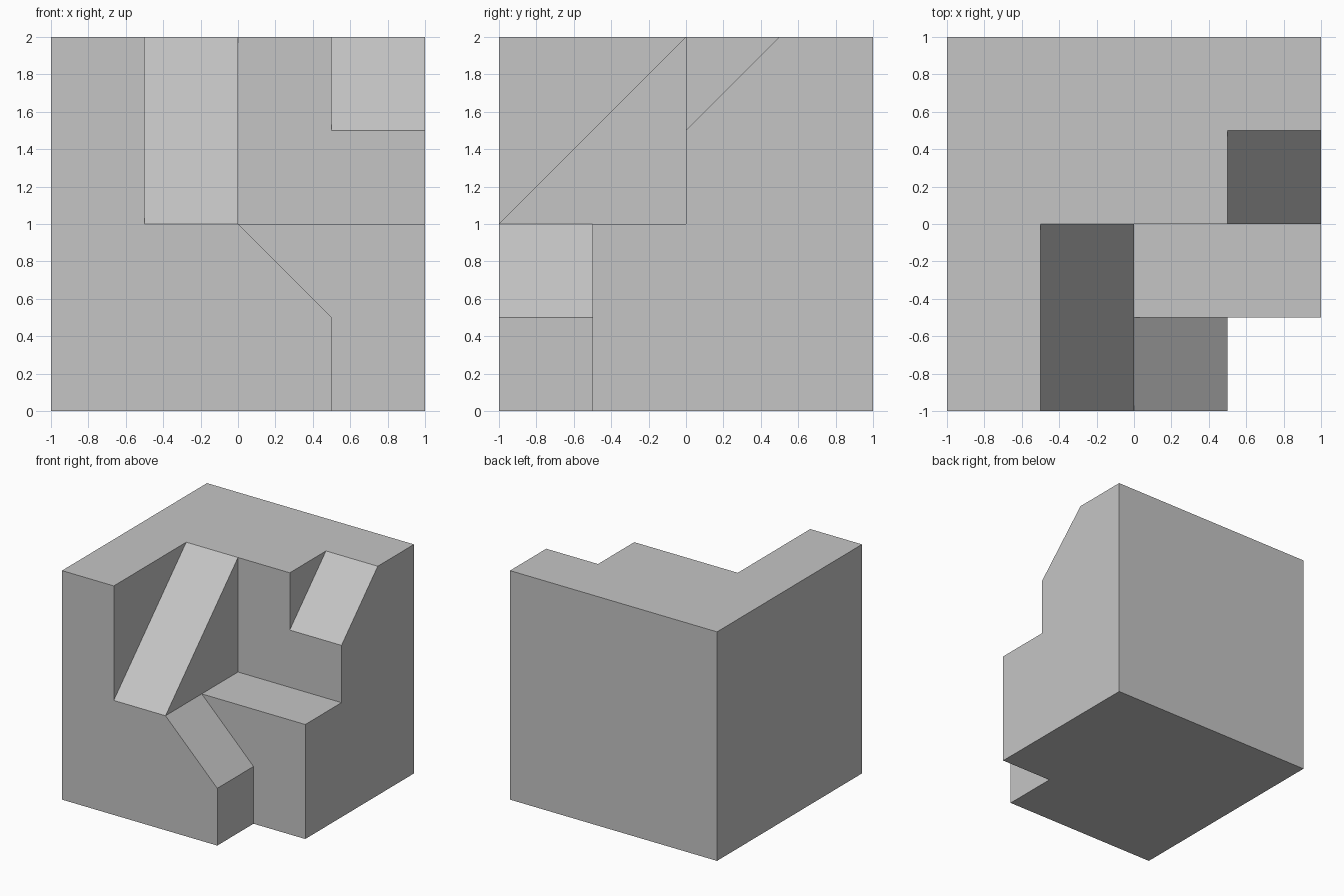
import bpy
import bmesh
from mathutils import Vector

if "Cube" in bpy.data.objects:
    bpy.data.objects.remove(bpy.data.objects["Cube"], do_unlink=True)

grey = bpy.data.materials.new("light grey")
grey.use_nodes = True
grey.diffuse_color = (0.56, 0.56, 0.56, 1)
grey.node_tree.nodes["Principled BSDF"].inputs["Base Color"].default_value = (0.56, 0.56, 0.56, 1)


def prism(name, profile, axis, start, end):
    """Extrude a profile along x (profile in y, z) or y (profile in x, z)."""
    def place(a, b, t):
        return Vector((t, a, b)) if axis == "x" else Vector((a, t, b))
    bm = bmesh.new()
    face = bm.faces.new([bm.verts.new(place(a, b, start)) for a, b in profile])
    moved = bmesh.ops.extrude_face_region(bm, geom=[face])["geom"]
    bmesh.ops.translate(bm, vec=place(0, 0, end - start),
                        verts=[v for v in moved if isinstance(v, bmesh.types.BMVert)])
    bmesh.ops.recalc_face_normals(bm, faces=bm.faces)
    mesh = bpy.data.meshes.new(name)
    bm.to_mesh(mesh)
    bm.free()
    mesh.materials.append(grey)
    obj = bpy.data.objects.new(name, mesh)
    bpy.context.collection.objects.link(obj)
    return obj


# Solid block
block = prism("stepped_block", [(-1, 0), (1, 0), (1, 2), (-1, 2)], "x", -1, 1)

# Cutters run past the outer faces so every cut is clean
cutters = [
    # upper front corner step
    prism("corner_step_cutter", [(-1.2, 1), (0, 1), (0, 2.2), (-1.2, 2.2)], "x", 0, 1.2),
    # long ramp beside the step
    prism("long_ramp_cutter", [(-1.1, 0.9), (0.1, 2.1), (-1.1, 2.1)], "x", -0.5, 0.1),
    # short ramp on the top edge
    prism("short_ramp_cutter", [(-0.1, 1.4), (0.6, 2.1), (-0.1, 2.1)], "x", 0.5, 1.1),
    # lower corner notch with its side slope
    prism("lower_notch_cutter",
          [(0, 1), (0.5, 0.5), (0.5, -0.1), (1.1, -0.1), (1.1, 1.1)], "y", -1.1, -0.5),
]

# Carve the block, then drop the cutters
bpy.context.view_layer.objects.active = block
for cutter in cutters:
    cut = block.modifiers.new(cutter.name, "BOOLEAN")
    cut.operation = "DIFFERENCE"
    cut.solver = "EXACT"
    cut.object = cutter
    bpy.ops.object.modifier_apply(modifier=cut.name)
    bpy.data.objects.remove(cutter, do_unlink=True)
